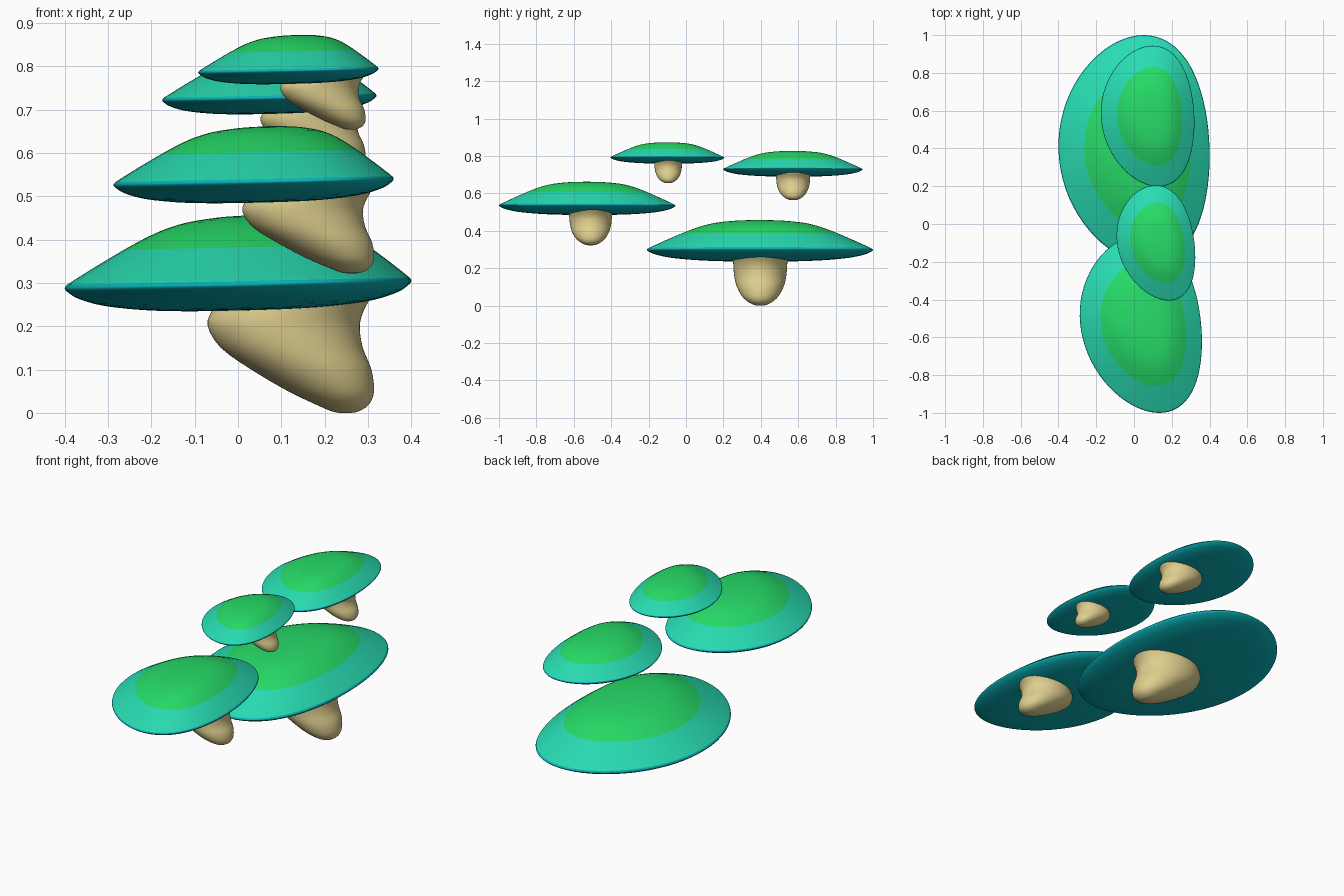
import bpy, bmesh, math

if "Cube" in bpy.data.objects:
    bpy.data.objects.remove(bpy.data.objects["Cube"])

SEG = 72


def material(name, rgb):
    m = bpy.data.materials.new(name)
    lin = [(c / 255 / 12.92) if c < 10 else ((c / 255 + 0.055) / 1.055) ** 2.4 for c in rgb]
    m.diffuse_color = (*lin, 1)
    m.use_nodes = True
    m.node_tree.nodes["Principled BSDF"].inputs["Base Color"].default_value = m.diffuse_color
    return m


GREEN = material("green_top", (38, 220, 104))
TEAL = material("teal_band", (40, 220, 178))
UNDER = material("dark_teal_underside", (8, 180, 186))
TAN = material("tan_stem", (222, 206, 142))


def smooth_path(pts, n=3):
    """Catmull-Rom resampling that keeps every given point."""
    out = []
    for i in range(len(pts) - 1):
        p = [pts[max(0, min(len(pts) - 1, i + k))] for k in (-1, 0, 1, 2)]
        for j in range(n):
            t = j / n
            out.append(tuple(
                0.5 * (2 * b + (c - a) * t + (2 * a - 5 * b + 4 * c - d) * t * t
                       + (3 * b - a - 3 * c + d) * t ** 3)
                for a, b, c, d in zip(*p)))
    return out + [pts[-1]]


def loft(name, rings, mats, pick):
    """Skin a list of point rings; pick(ring index) gives the material slot."""
    bm = bmesh.new()
    vs = [[bm.verts.new(p) for p in ring] for ring in rings]
    for i in range(len(vs) - 1):
        for j in range(SEG):
            k = (j + 1) % SEG
            f = bm.faces.new((vs[i][j], vs[i][k], vs[i + 1][k], vs[i + 1][j]))
            f.material_index = pick(i)
    bm.faces.new(vs[0][::-1]).material_index = pick(0)
    bm.faces.new(vs[-1]).material_index = pick(len(vs) - 2)
    for f in bm.faces:
        f.smooth = True
    bmesh.ops.recalc_face_normals(bm, faces=bm.faces)
    me = bpy.data.meshes.new(name)
    bm.to_mesh(me)
    bm.free()
    for m in mats:
        me.materials.append(m)
    ob = bpy.data.objects.new(name, me)
    bpy.context.collection.objects.link(ob)
    return ob


# Cap profile (radius, height about the rim): underside, then dome
BOTTOM = [(0.02, -0.060), (0.3, -0.059), (0.55, -0.054), (0.78, -0.042),
          (0.92, -0.025), (0.98, -0.010), (1.0, 0.0), (0.988, 0.008)]
BAND = [(0.988, 0.008), (0.95, 0.019), (0.83, 0.052), (0.70, 0.086)]
CROWN = [(0.70, 0.086), (0.60, 0.110), (0.50, 0.130), (0.38, 0.146),
         (0.22, 0.156), (0.10, 0.159), (0.02, 0.160)]

# Stem sections at unit scale: z, x min, x max, half depth in y
STEM = [(0.000, 0.235, 0.262, 0.012), (0.004, 0.215, 0.280, 0.035),
        (0.020, 0.178, 0.303, 0.066), (0.050, 0.115, 0.314, 0.098),
        (0.100, 0.030, 0.308, 0.125), (0.150, -0.040, 0.288, 0.138),
        (0.200, -0.070, 0.281, 0.143), (0.235, -0.060, 0.290, 0.145),
        (0.258, -0.040, 0.302, 0.145), (0.275, -0.040, 0.305, 0.140)]


def cap(name, cx, cy, rim, a, b, lean):
    s = a / 0.4
    lower, band, crown = smooth_path(BOTTOM), smooth_path(BAND), smooth_path(CROWN)
    prof = lower + band[1:] + crown[1:]
    n1, n2 = len(lower) - 1, len(lower) + len(band) - 2
    rings = []
    for r, h in prof:
        shift = 0.14 * (1 - r) * a if h > 0 else 0.0
        ring = []
        for j in range(SEG):
            t = 2 * math.pi * j / SEG
            c, q = math.cos(t), math.sin(t)
            # egg-shaped outline, flatter on the +x side
            x = r * (a * c + 0.067 * s * q * q + lean * q) + shift
            ring.append((cx + x, cy + r * b * q, rim + h * s + 0.021 * x))
        rings.append(ring)
    loft(name, rings, (UNDER, TEAL, GREEN), lambda i: 0 if i < n1 else (1 if i < n2 else 2))


def stem(name, xmin, xmax, cy, bottom, rim):
    s = (xmax - xmin) / 0.385
    sz = (rim - bottom) / 0.295
    rings = []
    for z, x0, x1, hy in smooth_path(STEM):
        mx, hx = (x0 + x1) / 2, (x1 - x0) / 2
        rings.append([(xmin + s * (mx + 0.07 + hx * math.cos(2 * math.pi * j / SEG)),
                       cy + s * hy * math.sin(2 * math.pi * j / SEG),
                       rim + (z - 0.295) * sz) for j in range(SEG)])
    loft(name, rings, (TAN,), lambda i: 0)


# cap x, y, rim z, half width, half depth, lean, stem x min, x max, y, bottom z
MUSHROOMS = {
    "large": (0.0, 0.395, 0.296, 0.400, 0.605, -0.015, -0.07, 0.315, 0.397, 0.0),
    "medium": (0.035, -0.528, 0.533, 0.320, 0.472, -0.045, 0.01, 0.315, -0.510, 0.322),
    "small": (0.072, 0.571, 0.727, 0.247, 0.373, -0.015, 0.052, 0.295, 0.573, 0.563),
    "tiny": (0.115, -0.100, 0.790, 0.205, 0.305, -0.035, 0.098, 0.295, -0.095, 0.654),
}
for size, (cx, cy, rim, a, b, lean, x0, x1, sy, z0) in MUSHROOMS.items():
    cap(size + "_cap", cx, cy, rim, a, b, lean)
    stem(size + "_stem", x0, x1, sy, z0, rim)
